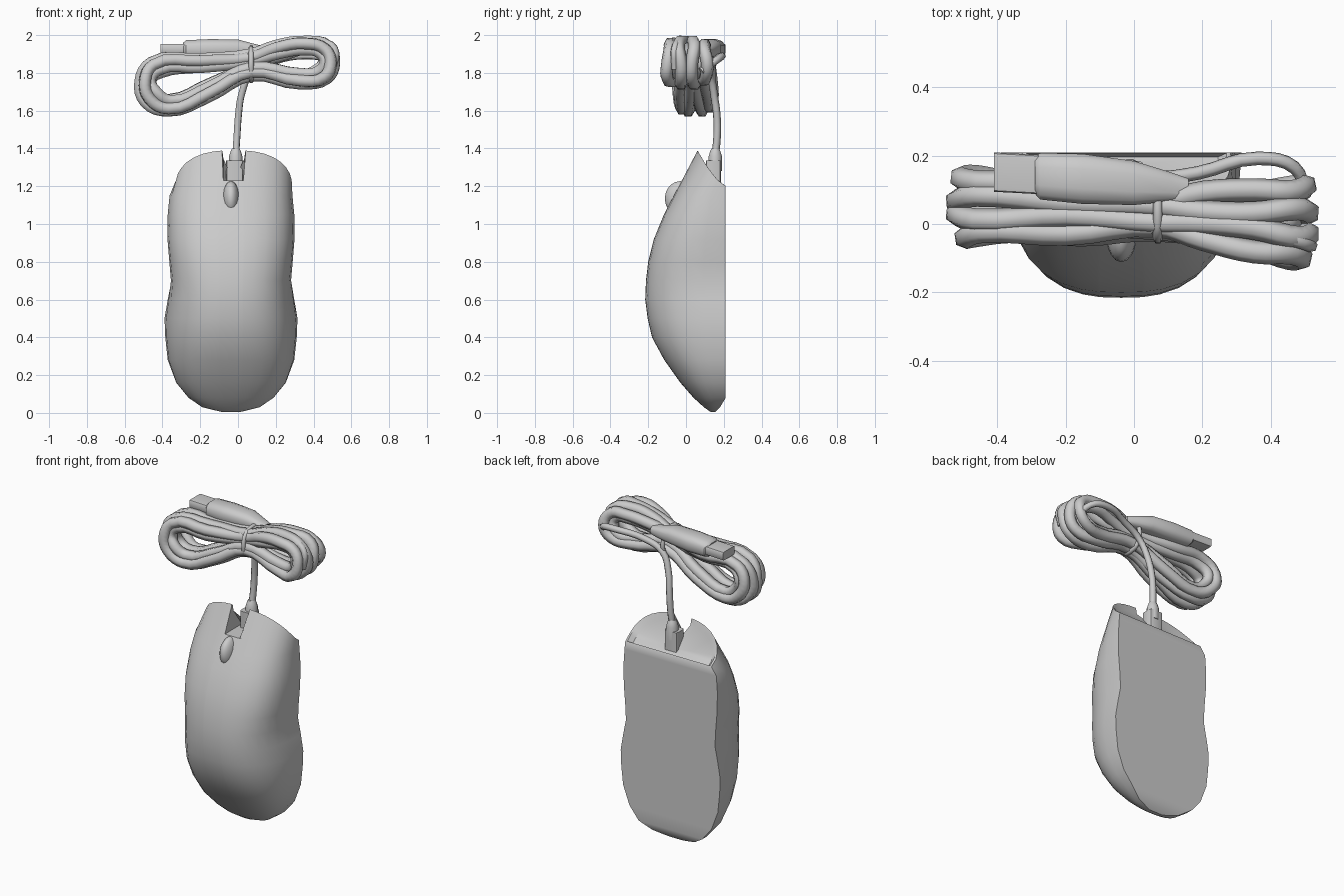
import bpy, bmesh, math
from mathutils import Vector

if "Cube" in bpy.data.objects:
    bpy.data.objects.remove(bpy.data.objects["Cube"])

CX = -0.037  # centre line of the mouse body


def spow(v, p):
    return math.copysign(abs(v) ** p, v)


def finish(ob, angle=40):
    bpy.ops.object.select_all(action='DESELECT')
    ob.select_set(True)
    bpy.context.view_layer.objects.active = ob
    bpy.ops.object.shade_smooth_by_angle(angle=math.radians(angle))


def loft(name, rings, tip=None):
    """Skin a list of equal-length closed rings; cap the ends, or fan the last ring to a tip."""
    bm = bmesh.new()
    rows = [[bm.verts.new(p) for p in r] for r in rings]
    n = len(rows[0])
    for a, b in zip(rows, rows[1:]):
        for i in range(n):
            j = (i + 1) % n
            bm.faces.new((a[i], a[j], b[j], b[i]))
    bm.faces.new(rows[0])
    if tip is None:
        bm.faces.new(rows[-1])
    else:
        t = bm.verts.new(tip)
        for i in range(n):
            bm.faces.new((rows[-1][i], rows[-1][(i + 1) % n], t))
    bmesh.ops.recalc_face_normals(bm, faces=bm.faces)
    me = bpy.data.meshes.new(name)
    bm.to_mesh(me)
    bm.free()
    ob = bpy.data.objects.new(name, me)
    bpy.context.collection.objects.link(ob)
    return ob


def tube(name, paths, radius, cyclic=False):
    """Round cable through the given points."""
    cu = bpy.data.curves.new(name, 'CURVE')
    cu.dimensions = '3D'
    cu.bevel_depth = radius
    cu.bevel_resolution = 1
    cu.resolution_u = 4
    cu.use_fill_caps = True
    for pts in paths:
        sp = cu.splines.new('BEZIER')
        sp.bezier_points.add(len(pts) - 1)
        sp.use_cyclic_u = cyclic
        for bp, p in zip(sp.bezier_points, pts):
            bp.co = p
            bp.handle_left_type = bp.handle_right_type = 'AUTO'
    ob = bpy.data.objects.new(name, cu)
    bpy.context.collection.objects.link(ob)
    return ob


# Mouse body: z, crown y, base y, shell half width, base half width
sections = [
    (0.005, 0.13, 0.155, 0.05, 0.05), (0.03, 0.095, 0.18, 0.165, 0.15),
    (0.08, 0.04, 0.21, 0.235, 0.225), (0.16, -0.03, 0.21, 0.30, 0.29),
    (0.28, -0.115, 0.21, 0.332, 0.335), (0.40, -0.18, 0.21, 0.34, 0.348),
    (0.50, -0.203, 0.21, 0.338, 0.352), (0.60, -0.216, 0.21, 0.335, 0.335),
    (0.70, -0.212, 0.21, 0.342, 0.315), (0.80, -0.20, 0.21, 0.36, 0.32),
    (0.92, -0.17, 0.21, 0.37, 0.33), (1.05, -0.117, 0.21, 0.36, 0.332),
    (1.15, -0.065, 0.21, 0.343, 0.325),
]
# Angles round the dome, with close pairs at the edges of the cable notch
half = [0, 11, 22, 33, 44, 55, 66, 76, 83.2, 84.2]
angles = half + [90] + [180 - a for a in reversed(half)]


def dome(cx, yc, yb, w, wb, zf):
    ring = []
    for a in angles:
        t = math.radians(a)
        s = max(0.0, math.sin(t)) ** 0.77
        ring.append(Vector((cx + spow(math.cos(t), 0.77) * (w + (wb - w) * (1 - s)),
                            yb + (yc - yb) * s, zf(s))))
    return ring


rings = [dome(CX, yc, yb, w, wb, lambda s, z=z: z) for z, yc, yb, w, wb in sections]

# Slanted front rim with a shallow recessed end; the notch columns drop down to z = 1.23
RX = -0.022
rim = dome(RX, 0.06, 0.21, 0.325, 0.305, lambda s: 1.20 + 0.19 * s ** 1.4)
mid = Vector((RX, 0.14, 1.285))
lip = [mid + (p - mid) * 0.96 for p in rim]
recess = [mid + (p - mid) * 0.88 - Vector((0, 0.005, 0.03)) for p in rim]
for i, a in enumerate(angles):
    if 84 < a < 96:
        x = rim[i].x
        for ring, y in ((rim, -0.022), (lip, 0.06), (recess, 0.15)):
            ring[i] = Vector((x, y, 1.23))
finish(loft("mouse_body", rings + [rim, lip, recess], Vector((RX, 0.172, 1.225))))

# Scroll wheel
bpy.ops.mesh.primitive_uv_sphere_add(segments=16, ring_count=10, radius=1, location=(CX, -0.03, 1.135))
wheel = bpy.context.object
wheel.name = "scroll_wheel"
wheel.scale = (0.045, 0.082, 0.092)
finish(wheel)


def oval(c, ra, rb, axis, p=1.0, n=12):
    out = []
    for i in range(n):
        t = 2 * math.pi * (i + 0.5) / n
        a, b = ra * spow(math.cos(t), p), rb * spow(math.sin(t), p)
        out.append(Vector(c) + (Vector((a, b, 0)) if axis == 'z' else Vector((0, a, b))))
    return out


# Cable boss and strain relief
finish(loft("cable_boss", [oval((-0.018, 0.145, z), 0.046, 0.04, 'z', 0.3) for z in (1.21, 1.335)]))
finish(loft("strain_relief", [oval((-0.012, 0.155, z), r, r, 'z') for z, r in
                              ((1.28, 0.036), (1.36, 0.036), (1.385, 0.028), (1.40, 0.021))]))

# Lead from the mouse up into the coil
tube("mouse_lead", [[(-0.012, 0.155, 1.36), (-0.005, 0.165, 1.47), (0.003, 0.163, 1.58),
                     (0.02, 0.148, 1.69), (0.07, 0.135, 1.80), (0.19, 0.15, 1.86),
                     (0.36, 0.192, 1.89), (0.47, 0.165, 1.87), (0.5, 0.08, 1.81)]], 0.02)

# Coiled cable: outer and inner winding outlines (x, z), pinched at the tie
outer = [(0.07, 1.90), (0.2, 1.945), (0.35, 1.967), (0.48, 1.94), (0.51, 1.85), (0.47, 1.77),
         (0.33, 1.742), (0.07, 1.785), (-0.15, 1.675), (-0.37, 1.598), (-0.49, 1.645),
         (-0.517, 1.76), (-0.46, 1.855), (-0.2, 1.875)]
inner = [(0.07, 1.86), (0.22, 1.895), (0.36, 1.925), (0.44, 1.91), (0.46, 1.86), (0.42, 1.81),
         (0.33, 1.79), (0.07, 1.825), (-0.15, 1.735), (-0.36, 1.655), (-0.44, 1.69),
         (-0.465, 1.76), (-0.41, 1.81), (-0.2, 1.83)]


def winding(mix, k):
    """One turn: mix blends outer to inner outline, k places it across the depth."""
    pts = []
    for i, (o, n) in enumerate(zip(outer, inner)):
        m = mix + 0.15 * math.sin(i * 1.7 + k * 4) * (0.2 < mix)
        x, z = o[0] + (n[0] - o[0]) * m, o[1] + (n[1] - o[1]) * m
        f = min(1.0, abs(x - 0.07) / 0.38)
        c, s = (0.005, 0.10) if x > 0.07 else (0.05, 0.082)
        y = 0.03 + (c - 0.03) * f + k * (0.045 + (s - 0.045) * f)
        pts.append((x, y + 0.01 * math.sin(i * 2.1 + k * 5), z))
    return pts


turns = [(0.35, -1), (0, -0.35), (0, 0.3), (0.3, 1), (1, -0.75), (1, 0), (1, 0.75)]
tube("coiled_cable", [winding(m, k) for m, k in turns], 0.034, True)

# Tie around the coil
tube("cable_tie", [oval((0.07, 0.045, 1.845), 0.088, 0.085, 'x', 0.8)], 0.014, True)

# Plug: moulded grip and metal connector (x, y, z, half depth, half height)
grip = [(-0.29, 0.142, 1.925, 0.055, 0.036), (-0.275, 0.14, 1.924, 0.07, 0.05),
        (-0.15, 0.132, 1.925, 0.075, 0.055), (0.0, 0.12, 1.928, 0.066, 0.05),
        (0.1, 0.11, 1.915, 0.045, 0.036), (0.16, 0.10, 1.91, 0.034, 0.026)]
finish(loft("plug_grip", [oval((x, y, z), a, b, 'x', 0.7) for x, y, z, a, b in grip]))
finish(loft("plug_connector", [oval((x, y, 1.927), 0.058, 0.027, 'x', 0.2)
                               for x, y in ((-0.41, 0.152), (-0.28, 0.145))]))

# Lead from the plug into the right end of the coil
tube("plug_lead", [[(0.13, 0.1, 1.91), (0.28, 0.04, 1.94), (0.42, -0.03, 1.965),
                    (0.51, -0.06, 1.93), (0.5, -0.06, 1.82)]], 0.02)
